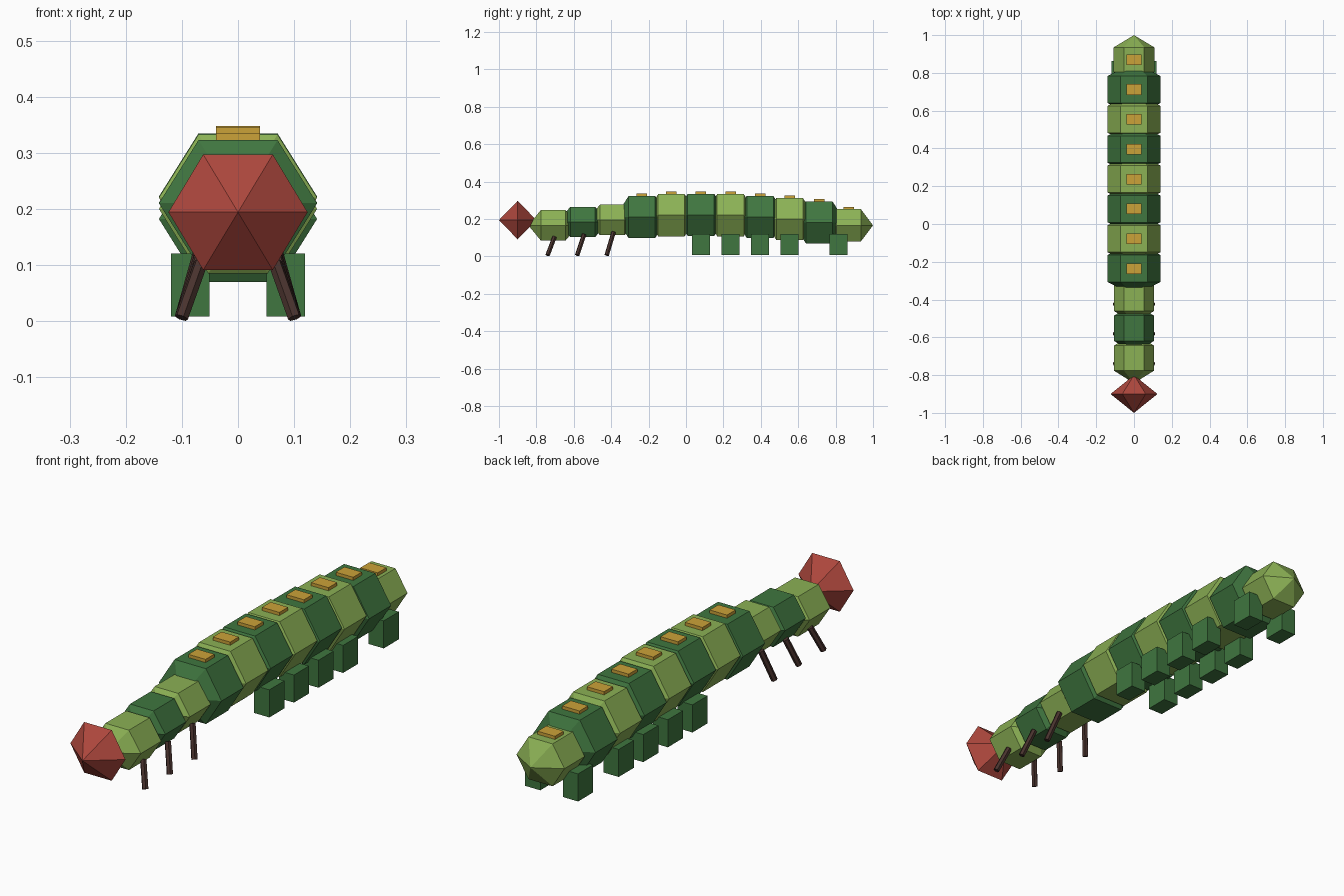
import bpy, bmesh, math
from mathutils import Vector, Matrix

if "Cube" in bpy.data.objects:
    bpy.data.objects.remove(bpy.data.objects["Cube"])


def material(name, rgb):
    m = bpy.data.materials.new(name)
    m.diffuse_color = (*rgb, 1)
    m.use_nodes = True
    m.node_tree.nodes["Principled BSDF"].inputs["Base Color"].default_value = m.diffuse_color
    return m


LIGHT = material("light green", (0.26, 0.44, 0.09))
DARK = material("dark green", (0.05, 0.18, 0.05))
RED = material("red", (0.43, 0.065, 0.048))
YELLOW = material("yellow", (0.60, 0.36, 0.04))
BROWN = material("brown", (0.065, 0.032, 0.026))


def finish(bm, name, mat):
    bmesh.ops.recalc_face_normals(bm, faces=bm.faces)
    mesh = bpy.data.meshes.new(name)
    bm.to_mesh(mesh)
    bm.free()
    mesh.materials.append(mat)
    bpy.context.collection.objects.link(bpy.data.objects.new(name, mesh))


def hex_solid(name, mat, y, z, half_x, half_z, tip, ring_offsets):
    """Six-sided body along y: a pointed tip at each end, rings between."""
    bm = bmesh.new()
    rings = []
    for off in ring_offsets:
        ring = []
        for i in range(6):
            a = i * math.pi / 3
            ring.append(bm.verts.new((half_x * math.cos(a), y + off,
                        z + half_z * math.sin(a) / math.sin(math.pi / 3))))
        rings.append(ring)
    front = bm.verts.new((0, y - tip, z))
    back = bm.verts.new((0, y + tip, z))
    for i in range(6):
        j = (i + 1) % 6
        bm.faces.new((front, rings[0][i], rings[0][j]))
        bm.faces.new((back, rings[-1][j], rings[-1][i]))
        for a, b in zip(rings, rings[1:]):
            bm.faces.new((a[i], b[i], b[j], a[j]))
    finish(bm, name, mat)


def box(name, mat, center, size):
    bm = bmesh.new()
    bmesh.ops.create_cube(bm, size=1, matrix=Matrix.Translation(center)
                          @ Matrix.Diagonal((*size, 1)))
    finish(bm, name, mat)


def rod(name, mat, a, b, radius):
    a, b = Vector(a), Vector(b)
    rot = (b - a).to_track_quat('Z', 'Y').to_matrix().to_4x4()
    bm = bmesh.new()
    bmesh.ops.create_cone(bm, cap_ends=True, segments=6, radius1=radius,
                          radius2=radius, depth=(b - a).length,
                          matrix=Matrix.Translation((a + b) / 2) @ rot)
    finish(bm, name, mat)


# Head: double pyramid
hex_solid("head", RED, -0.90, 0.194, 0.124, 0.103, 0.10, [0])

# Body segments, front to back: centre height, half width, half height, tip reach
small = (0.106, 0.081, 0.133)
big = (0.141, 0.1125, 0.142)
segments = [(0.166, *small), (0.184, *small), (0.195, *small),
            (0.21, *big), (0.22, *big), (0.222, *big), (0.22, *big),
            (0.211, *big), (0.20, *big), (0.182, *big),
            (0.166, 0.108, 0.086, 0.13)]
for k, (z, hx, hz, tip) in enumerate(segments):
    y = -0.71 + 0.158 * k
    mat = DARK if k % 2 else LIGHT
    hex_solid(f"body_segment_{k + 1}", mat, y, z, hx, hz, tip,
              [-tip / 2, tip / 2])
    # Back spots on the rear segments
    if k >= 3:
        box(f"back_spot_{k - 2}", YELLOW, (0, y, z + hz + 0.002),
            (0.078, 0.056, 0.022))

# Stubby rear legs and thin front legs, mirrored
for side, s in (("left", -1), ("right", 1)):
    for n, y in enumerate((0.08, 0.238, 0.396, 0.554, 0.815)):
        box(f"stub_leg_{side}_{n + 1}", DARK, (s * 0.085, y, 0.064),
            (0.068, 0.097, 0.112))
    for n, top in enumerate((0.104, 0.117, 0.13)):
        y = -0.74 + 0.158 * n
        rod(f"front_leg_{side}_{n + 1}", BROWN, (s * 0.101, y, 0.006),
            (s * 0.066, y + 0.037, top), 0.0125)
